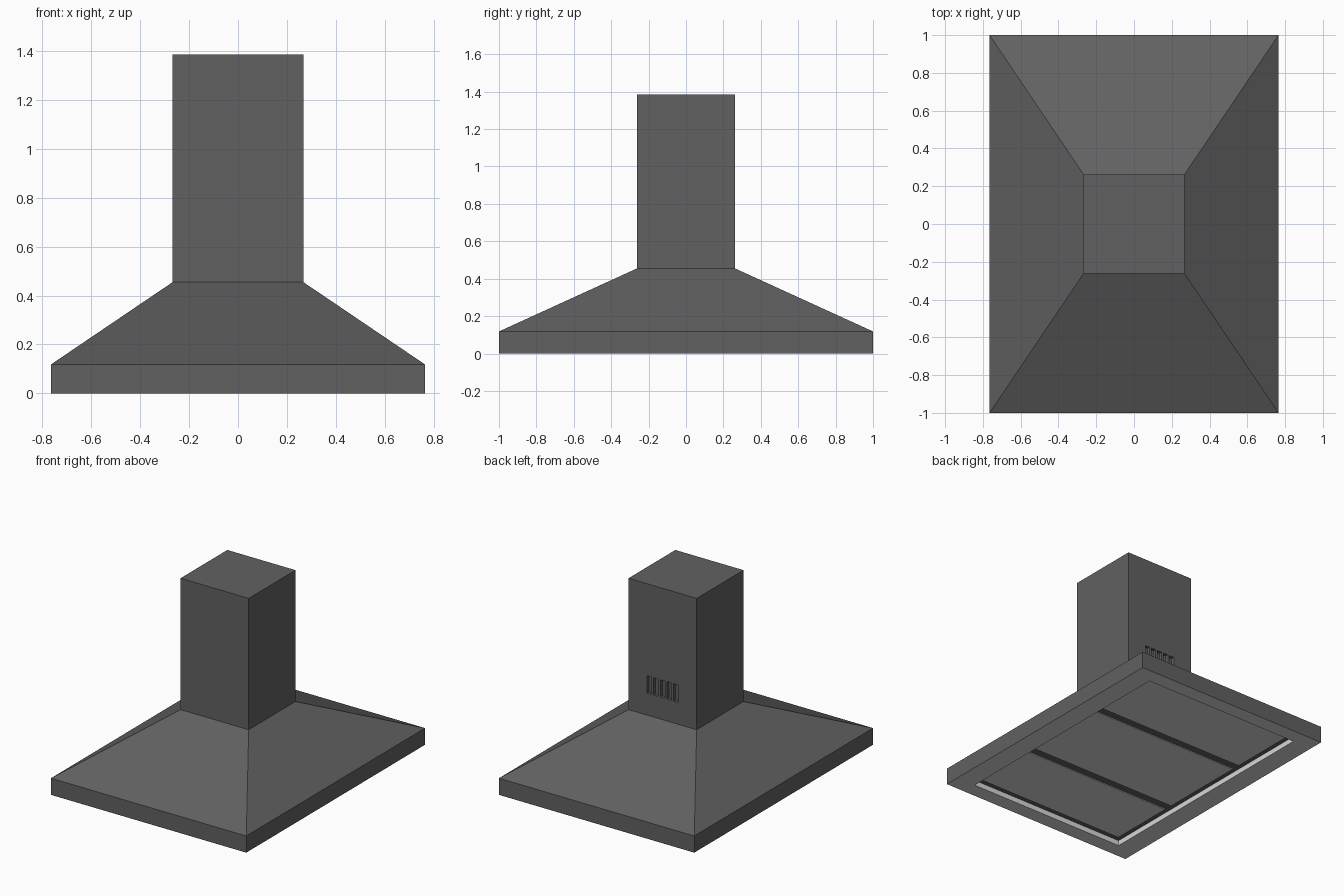
import bpy, bmesh

cube = bpy.data.objects.get("Cube")
if cube:
    bpy.data.objects.remove(cube, do_unlink=True)


def material(name, value):
    m = bpy.data.materials.new(name)
    m.use_nodes = True
    colour = (value, value, value, 1)
    m.diffuse_color = colour
    m.node_tree.nodes["Principled BSDF"].inputs["Base Color"].default_value = colour
    return m


steel = material("dark grey steel", 0.12)
light = material("light grey underside", 0.68)


def make_object(name, bm, *mats):
    bmesh.ops.recalc_face_normals(bm, faces=bm.faces)
    mesh = bpy.data.meshes.new(name)
    bm.to_mesh(mesh)
    bm.free()
    for m in mats:
        mesh.materials.append(m)
    obj = bpy.data.objects.new(name, mesh)
    bpy.context.collection.objects.link(obj)
    return obj


def add_box(bm, low, high):
    verts = bmesh.ops.create_cube(bm, size=1)["verts"]
    for v in verts:
        v.co = [high[i] if v.co[i] > 0 else low[i] for i in range(3)]


# Hood body: stacked rectangles of half width, half depth and height
RINGS = [(0.765, 1.0, 0), (0.765, 1.0, 0.118), (0.267, 0.262, 0.455), (0.267, 0.262, 1.385)]
bm = bmesh.new()
loops = [[bm.verts.new((sx * w, sy * d, z)) for sx, sy in ((-1, -1), (1, -1), (1, 1), (-1, 1))]
         for w, d, z in RINGS]
for lower, upper in zip(loops, loops[1:]):
    for i in range(4):
        j = (i + 1) % 4
        bm.faces.new((lower[i], lower[j], upper[j], upper[i]))
bm.faces.new(loops[0][::-1])
bm.faces.new(loops[-1])
body = make_object("hood_body", bm, steel, light)

# Recess for the filters and five vent slots in the back of the chimney
FLOOR = 0.037
bm = bmesh.new()
add_box(bm, (-0.617, -0.893, -0.1), (0.617, 0.893, FLOOR))
for i in range(-2, 3):
    x = i * 0.052
    add_box(bm, (x - 0.018, 0.24, 0.61), (x + 0.018, 0.3, 0.733))
cutter = make_object("recess_cutter", bm)
cutter.hide_render = True
cut = body.modifiers.new("recesses", "BOOLEAN")
cut.operation = "DIFFERENCE"
cut.solver = "EXACT"
cut.object = cutter
bpy.context.view_layer.objects.active = body
bpy.ops.object.modifier_apply(modifier=cut.name)
bpy.data.objects.remove(cutter, do_unlink=True)

# Bottom rim and recess walls are light, the recess floor stays steel
for face in body.data.polygons:
    c, n = face.center, face.normal
    rim = n.z < -0.5 and c.z < 0.01
    wall = abs(n.z) < 0.5 and c.z < FLOOR and abs(c.x) < 0.7 and abs(c.y) < 0.95
    face.material_index = 1 if rim or wall else 0

# Three filter panels under the hood
for name, y0, y1 in (("front_filter", -0.855, -0.375),
                     ("middle_filter", -0.315, 0.315),
                     ("back_filter", 0.375, 0.855)):
    bm = bmesh.new()
    add_box(bm, (-0.583, y0, 0.032), (0.583, y1, FLOOR + 0.005))
    make_object(name, bm, light)
